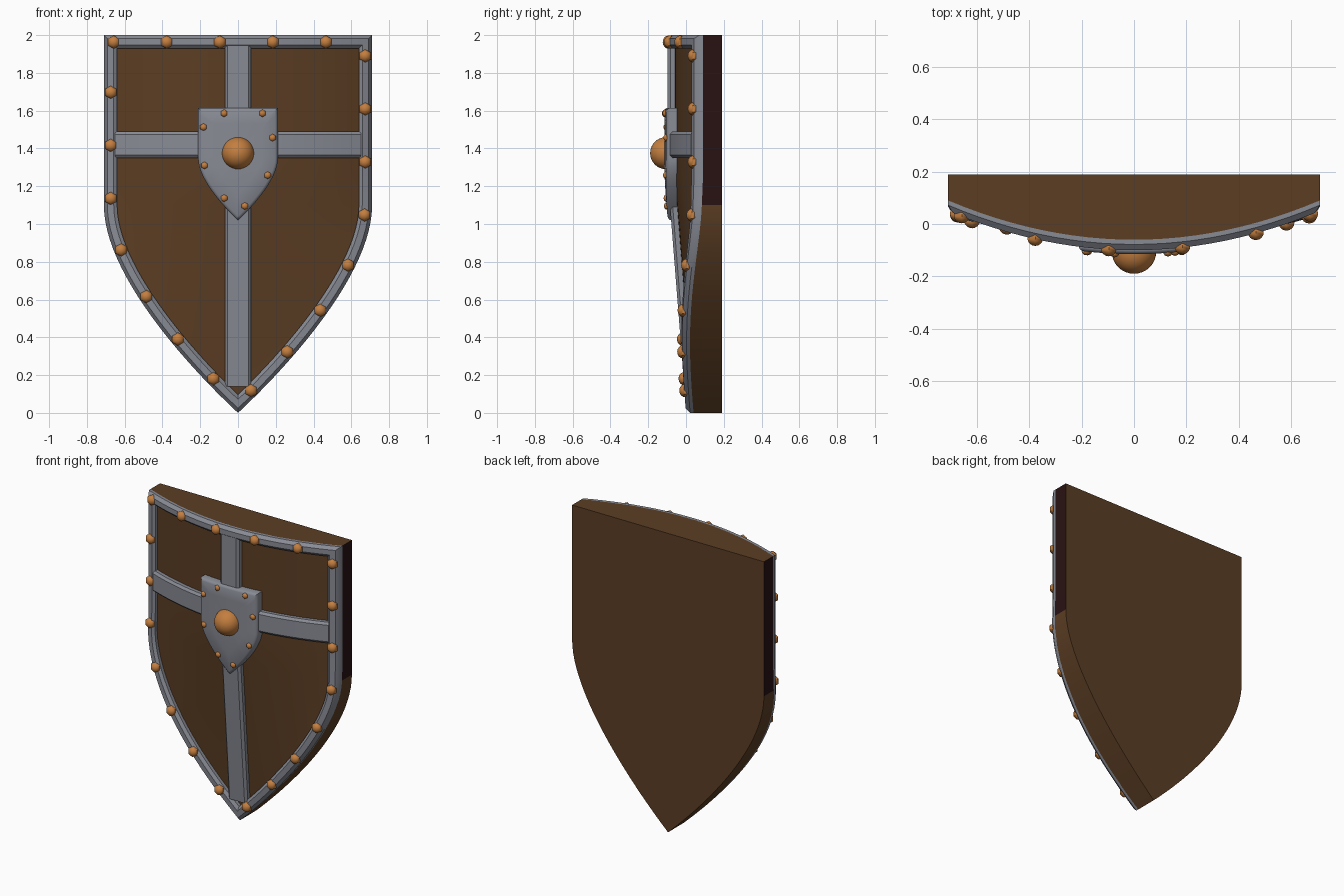
import bpy, bmesh, math
from mathutils import Vector, Matrix

if "Cube" in bpy.data.objects:
    bpy.data.objects.remove(bpy.data.objects["Cube"])


def material(name, col):
    m = bpy.data.materials.new(name)
    m.diffuse_color = (*col, 1)
    m.use_nodes = True
    m.node_tree.nodes["Principled BSDF"].inputs["Base Color"].default_value = m.diffuse_color
    return m


WOOD = material("brown wood", (0.105, 0.047, 0.017))
DARK = material("dark side wood", (0.022, 0.006, 0.007))
STEEL = material("grey steel", (0.25, 0.26, 0.30))
COPPER = material("copper", (0.55, 0.21, 0.05))
W = 0.71


def surf(x, z):
    """Depth of the curved wooden front; it flattens toward the tip."""
    t = min(1.0, z / 1.25)
    return 0.04 * (1 - t) + (-0.06 + 0.15 * (x / W) ** 2) * t


def on_front(p, h):
    return Vector((p[0], surf(p[0], p[1]) - h, p[1]))


def finish(name, bm, mats, angle=35):
    bmesh.ops.remove_doubles(bm, verts=bm.verts, dist=1e-5)
    bmesh.ops.recalc_face_normals(bm, faces=bm.faces)
    me = bpy.data.meshes.new(name)
    bm.to_mesh(me)
    bm.free()
    ob = bpy.data.objects.new(name, me)
    bpy.context.collection.objects.link(ob)
    for m in mats:
        me.materials.append(m)
    bpy.ops.object.select_all(action='DESELECT')
    ob.select_set(True)
    bpy.context.view_layer.objects.active = ob
    bpy.ops.object.shade_smooth_by_angle(angle=math.radians(angle))
    return ob


def loft(rings, loop=False, caps=True):
    """Bridge equal closed rings of points into a skin."""
    bm = bmesh.new()
    vs = [[bm.verts.new(p) for p in r] for r in rings]
    n = len(vs[0])
    for i in range(len(vs) if loop else len(vs) - 1):
        a, b = vs[i], vs[(i + 1) % len(vs)]
        for j in range(n):
            k = (j + 1) % n
            bm.faces.new((a[j], a[k], b[k], b[j]))
    if caps and not loop:
        bm.faces.new(vs[0])
        bm.faces.new(vs[-1])
    return bm


def bezier(t):
    p = [(W, 1.1), (W, 0.75), (0.30, 0.28), (0, 0)]
    c = [(1 - t) ** 3, 3 * t * (1 - t) ** 2, 3 * t * t * (1 - t), t ** 3]
    return tuple(sum(c[i] * p[i][a] for i in range(4)) for a in (0, 1))


# Heater shield outline, clockwise from the top left corner
right = [(W, 2 - 0.9 * i / 6) for i in range(6)] + [bezier(i / 24) for i in range(25)]
top = [(-W + 2 * W * i / 24, 2.0) for i in range(24)]
left = [(-x, z) for x, z in reversed(right[1:-1])]
outline = [Vector(p) for p in top + right + left]


def inset(pts, d):
    out = []
    for i, p in enumerate(pts):
        a = (p - pts[i - 1]).normalized()
        b = (pts[(i + 1) % len(pts)] - p).normalized()
        n1, n2 = Vector((a.y, -a.x)), Vector((b.y, -b.x))
        out.append(p + (n1 + n2) * (d / (1 + n1.dot(n2))))
    return out


def spaced(pts, n, start):
    """n evenly spaced points along a closed outline."""
    segs = [(p, pts[(i + 1) % len(pts)]) for i, p in enumerate(pts)]
    total = sum((b - a).length for a, b in segs)
    out = []
    for k in range(n):
        d = start + total * k / n
        for a, b in segs:
            L = (b - a).length
            if d <= L:
                out.append(a.lerp(b, d / L))
                break
            d -= L
    return out


# Wooden body: curved front, flat back
rings = []
for x, z in right:
    front = [on_front((x * (i / 12 - 1), z), 0) for i in range(25)]
    rings.append(front + [Vector((x, 0.19, z)), Vector((-x, 0.19, z))])
bm = loft(rings[:-1], caps=False)
bm.faces.new([bm.verts.new(p) for p in rings[0]])
tip_f, tip_b = bm.verts.new(rings[-1][0]), bm.verts.new((0, 0.19, 0))
last = [bm.verts.new(p) for p in rings[-2]]
for i in range(24):
    bm.faces.new((last[i], last[i + 1], tip_f))
bm.faces.new((last[24], last[25], tip_b, tip_f))
bm.faces.new((last[25], last[26], tip_b))
bm.faces.new((last[26], last[0], tip_f, tip_b))
bm.normal_update()
for f in bm.faces:
    if abs(f.normal.x) > 0.9 and f.calc_center_median().z > 1.1:
        f.material_index = 1
finish("wooden_body", bm, [WOOD, DARK])

# Steel rim: bevelled profile swept round the outline
profile = [(0, -0.002), (0, 0.018), (0.018, 0.04), (0.052, 0.04), (0.07, 0.022), (0.07, -0.01)]
lines = [(inset(outline, d), h) for d, h in profile]
finish("steel_rim", loft([[on_front(pts[i], h) for pts, h in lines]
                          for i in range(len(outline))], loop=True), [STEEL])

# Cross straps
section = [(-0.07, -0.01), (-0.07, 0.024), (-0.055, 0.038),
           (0.055, 0.038), (0.07, 0.024), (0.07, -0.01)]
zs = [0.14 + 1.81 * i / 30 for i in range(31)]
finish("vertical_strap", loft([[on_front((c, z), h) for c, h in section] for z in zs]), [STEEL])
xs = [-0.65 + 1.3 * i / 30 for i in range(31)]
finish("horizontal_strap", loft([[on_front((x, 1.42 + c), h) for c, h in section] for x in xs]), [STEEL])

# Small central shield plate: same outline, scaled down
small = [Vector((p.x * 0.297, 1.02 + p.y * 0.297)) for p in outline]
rings = [[on_front(p, h) for p in inset(small, d)]
         for d, h in ((0, 0), (0, 0.042), (0.005, 0.050), (0.015, 0.055))]
inner, mid = inset(small, 0.015), Vector((0, 1.4))
for s in (0.66, 0.33, 0.0):
    rings.append([on_front(mid.lerp(p, s), 0.055) for p in inner])
bm = loft(rings, caps=False)
finish("centre_plate", bm, [STEEL])


# Six-sided domed studs
def studs(name, pts, h, r, depth):
    bm = bmesh.new()
    for p in pts:
        m = (Matrix.Translation(on_front(p, h)) @ Matrix.Diagonal((r, depth, r, 1))
             @ Matrix.Rotation(math.pi / 2, 4, 'X'))
        bmesh.ops.create_uvsphere(bm, u_segments=6, v_segments=8, radius=1, matrix=m)
    finish(name, bm, [COPPER], 50)


studs("rim_studs", spaced(inset(outline, 0.037), 20, 0.015), 0.036, 0.035, 0.03)
studs("plate_studs", spaced(inset(small, 0.028), 8, 0.13), 0.053, 0.02, 0.016)

# Round central boss
bm = bmesh.new()
bmesh.ops.create_uvsphere(bm, u_segments=32, v_segments=16, radius=0.085,
                          matrix=Matrix.Translation((0, -0.105, 1.375)) @ Matrix.Rotation(math.pi / 2, 4, 'X'))
finish("centre_boss", bm, [COPPER])
